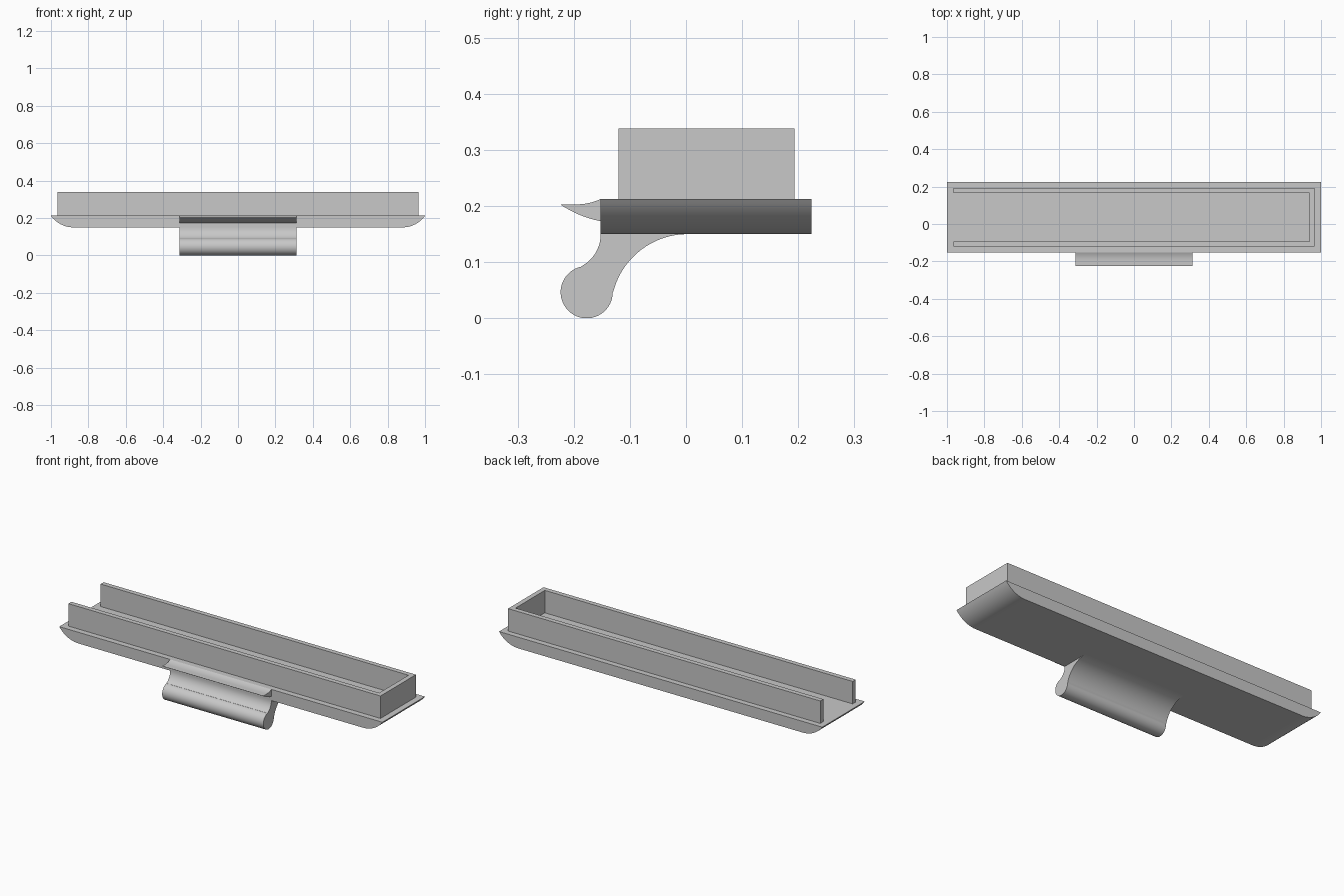
import bpy
import bmesh
from math import radians, cos, sin
from mathutils import Vector

cube = bpy.data.objects.get("Cube")
if cube:
    bpy.data.objects.remove(cube, do_unlink=True)

grey = bpy.data.materials.new("light grey")
grey.use_nodes = True
colour = (0.58, 0.58, 0.58, 1)
grey.diffuse_color = colour
grey.node_tree.nodes["Principled BSDF"].inputs["Base Color"].default_value = colour


def arc(cx, cy, r, start, end, steps):
    """Points along an arc, angles in degrees."""
    angles = [radians(start + (end - start) * i / steps) for i in range(steps + 1)]
    return [(cx + r * cos(a), cy + r * sin(a)) for a in angles]


def prism(name, profile, place, low, high):
    """Extrude a closed 2D profile from low to high; place maps (u, v, depth) to xyz."""
    bm = bmesh.new()
    face = bm.faces.new([bm.verts.new(place(u, v, low)) for u, v in profile])
    grown = bmesh.ops.extrude_face_region(bm, geom=[face])["geom"]
    shift = Vector(place(0, 0, high)) - Vector(place(0, 0, low))
    bmesh.ops.translate(bm, vec=shift, verts=[g for g in grown if isinstance(g, bmesh.types.BMVert)])
    bmesh.ops.recalc_face_normals(bm, faces=bm.faces)
    mesh = bpy.data.meshes.new(name)
    bm.to_mesh(mesh)
    bm.free()
    mesh.materials.append(grey)
    mesh.shade_smooth()
    mesh.set_sharp_from_angle(angle=radians(30))
    obj = bpy.data.objects.new(name, mesh)
    bpy.context.collection.objects.link(obj)
    return obj


def along_x(u, v, d):
    return (d, u, v)


def along_y(u, v, d):
    return (u, d, v)


def along_z(u, v, d):
    return (u, v, d)


FRONT, BACK, BOTTOM, TOP = -0.152, 0.224, 0.15, 0.2125
GRIP = 0.313

# Base tray with rounded underside at both ends
right_end = arc(0.88, BOTTOM + 0.147, 0.147, 270, 325, 12)
right_end[-1] = (1.0, TOP)
left_end = [(-x, z) for x, z in reversed(right_end)]
prism("base_tray", right_end + left_end, along_y, FRONT, BACK)

# Upright wall, open at one end
x, y0, y1, t = 0.966, -0.12, 0.193, 0.027
wall = [(-x, y0), (x, y0), (x, y1), (-x, y1),
        (-x, y1 - t), (x - t, y1 - t), (x - t, y0 + t), (-x, y0 + t)]
prism("channel_wall", wall, along_z, TOP, 0.338)

# Hooked grip below the front edge, with a rounded bead
hook = (arc(-0.217, BOTTOM, 0.065, 0, -62, 12)
        + arc(-0.177, 0.0465, 0.0465, 102, 360, 36)
        + arc(0.003, 0.013, 0.137, 165, 90, 16))
prism("grip_hook", hook, along_x, -GRIP, GRIP)

# Pointed lip on the front edge
lip = (arc(-0.1175, 0.3574, 0.1876, 235.4, 259.4, 8)
       + arc(-0.195, 0.305, 0.102, 295, 270, 8))
prism("front_lip", lip, along_x, -GRIP, GRIP)
